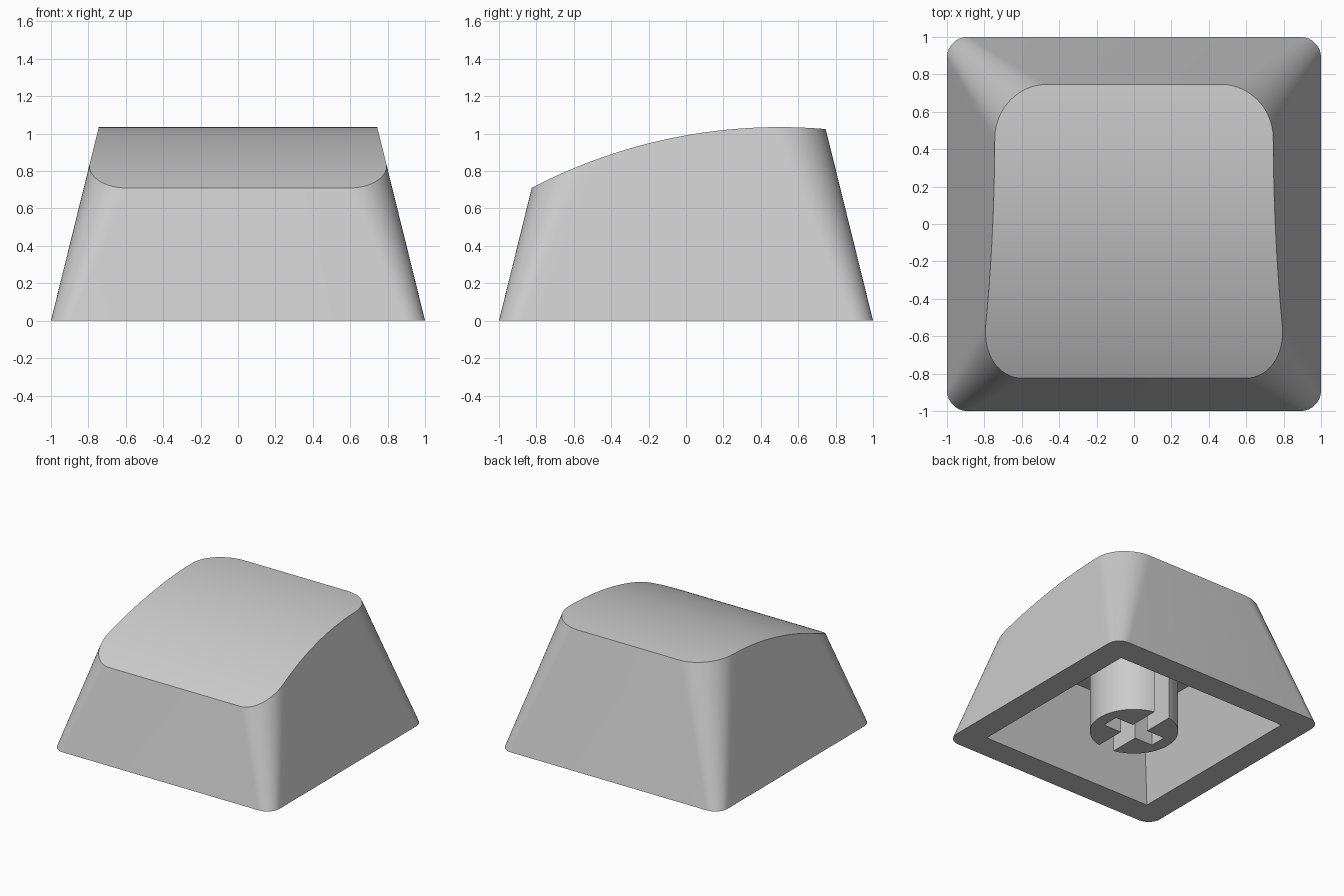
import bpy, bmesh, math

old = bpy.data.objects.get("Cube")
if old:
    bpy.data.objects.remove(old, do_unlink=True)

TAPER = 0.247         # inward lean of every wall per unit of height
CEILING = 0.67        # height of the hollow inside
CORNER_STEPS = 14
SIDE_STEPS = 24

grey = bpy.data.materials.new("light_grey_plastic")
grey.use_nodes = True
colour = (0.6, 0.6, 0.6, 1)
grey.diffuse_color = colour
grey.node_tree.nodes["Principled BSDF"].inputs["Base Color"].default_value = colour


def make_object(name, bm):
    bmesh.ops.recalc_face_normals(bm, faces=bm.faces[:])
    mesh = bpy.data.meshes.new(name)
    bm.to_mesh(mesh)
    bm.free()
    mesh.materials.append(grey)
    obj = bpy.data.objects.new(name, mesh)
    bpy.context.collection.objects.link(obj)
    return obj


def make_tapered_box(name, half_x, half_y, z0, z1, taper=0):
    bm = bmesh.new()
    bmesh.ops.create_cube(bm, size=2)
    for v in bm.verts:
        z = z1 if v.co.z > 0 else z0
        inset = taper * z
        v.co = (v.co.x * (half_x - inset), v.co.y * (half_y - inset), z)
    return make_object(name, bm)


def activate(obj):
    bpy.ops.object.select_all(action="DESELECT")
    obj.select_set(True)
    bpy.context.view_layer.objects.active = obj


def cut(obj, cutter):
    activate(obj)
    mod = obj.modifiers.new("cut", "BOOLEAN")
    mod.operation = "DIFFERENCE"
    mod.solver = "EXACT"
    mod.object = cutter
    bpy.ops.object.modifier_apply(modifier=mod.name)
    bpy.data.objects.remove(cutter, do_unlink=True)


def smooth(obj):
    activate(obj)
    bpy.ops.object.shade_smooth_by_angle(angle=math.radians(30))


def dish_height(y):
    # Circular arc of the top surface
    radius = 2.86
    return 1.035 - radius + math.sqrt(radius ** 2 - (y - 0.5) ** 2)


def right_outline(z):
    # Right half of the rounded square at height z, from front to back
    half = 1 - TAPER * z
    r = 0.11 + 0.17 * z
    c = half - r
    arc = [math.pi / 2 * i / CORNER_STEPS for i in range(CORNER_STEPS + 1)]
    front = [(c + r * math.sin(a), -c - r * math.cos(a)) for a in arc]
    side = [(half, c * (2 * i / SIDE_STEPS - 1)) for i in range(1, SIDE_STEPS)]
    back = [(x, -y) for x, y in reversed(front)]
    return front + side + back


# Outer cap: tapered rounded walls trimmed by the curved top
bm = bmesh.new()
low, high = right_outline(0), right_outline(1.2)
rows = []
for (x0, y0), (x1, y1) in zip(low, high):
    t = 0.8
    for _ in range(30):
        t = dish_height(y0 + (y1 - y0) * t) / 1.2
    xt, yt, zt = x0 + (x1 - x0) * t, y0 + (y1 - y0) * t, 1.2 * t
    rows.append([bm.verts.new(p) for p in
                 ((-x0, y0, 0), (x0, y0, 0), (xt, yt, zt), (-xt, yt, zt))])
for a, b in zip(rows, rows[1:]):
    for i in range(1, 4):
        j = (i + 1) % 4
        bm.faces.new((a[i], a[j], b[j], b[i]))
bm.faces.new([r[0] for r in rows] + [r[1] for r in reversed(rows)])
bm.faces.new(rows[0])
bm.faces.new(rows[-1])
cap = make_object("cap_shell", bm)

# Hollow underside with straight, sharp corners
low_z = -0.1
cut(cap, make_tapered_box("hollow_cutter", 0.787, 0.787, low_z, CEILING, TAPER))
smooth(cap)

# Round mounting stem with a cross-shaped socket
bm = bmesh.new()
bmesh.ops.create_cone(bm, cap_ends=True, segments=64, radius1=0.333,
                      radius2=0.333, depth=CEILING + 0.01)
bmesh.ops.translate(bm, vec=(0, 0, (CEILING + 0.01) / 2), verts=bm.verts[:])
stem = make_object("mounting_stem", bm)
cut(stem, make_tapered_box("long_slot_cutter", 0.07, 0.5, low_z, 0.8))
cut(stem, make_tapered_box("short_slot_cutter", 0.235, 0.07, low_z, 0.8))
smooth(stem)
